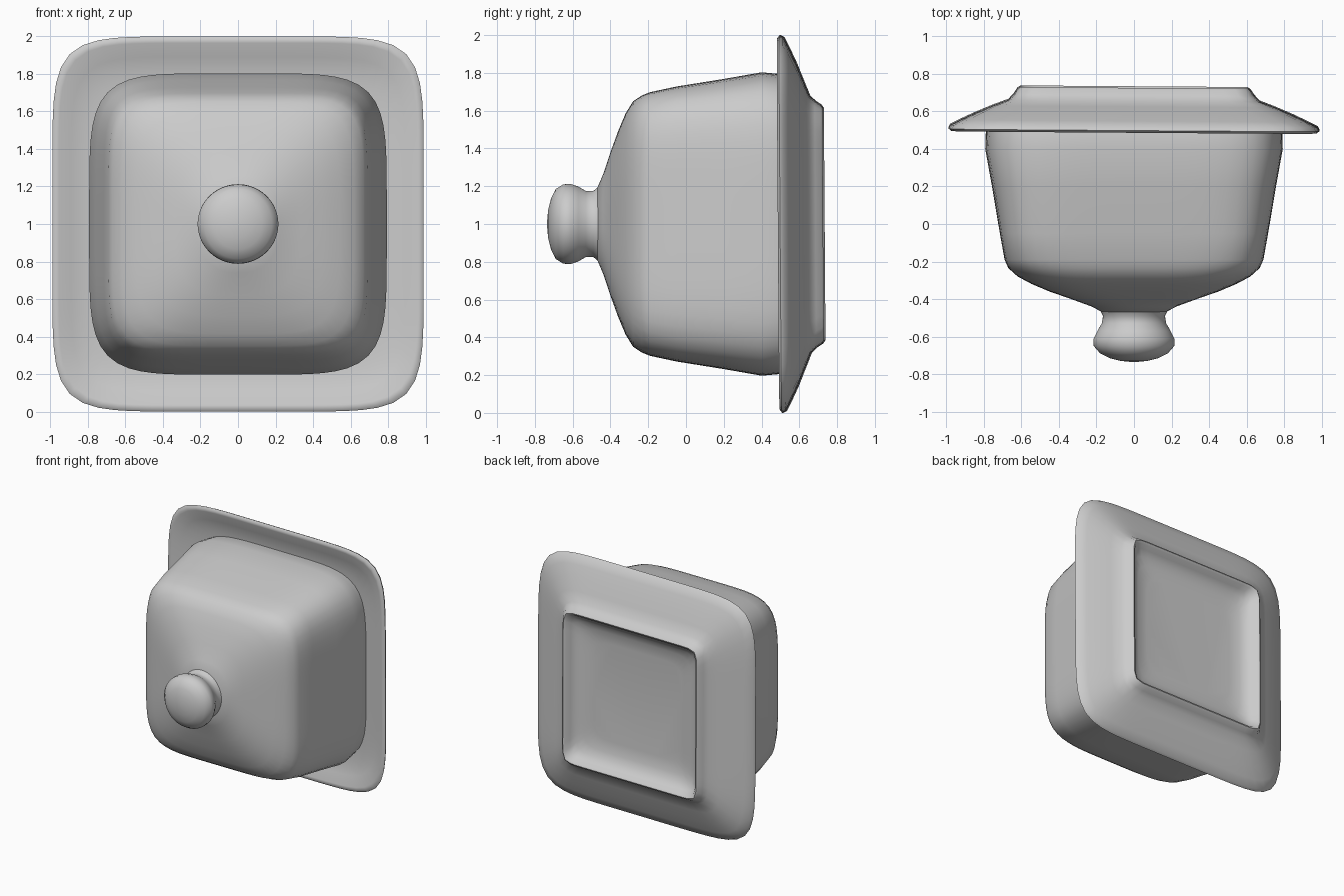
import bpy
import bmesh
from math import cos, sin, pi

SIDES = 96


def ring_points(y, hx, hz, n, tilt):
    """Superellipse cross-section in the xz plane (n=2 round, large n square)."""
    pts = []
    for i in range(SIDES):
        a = 2 * pi * i / SIDES
        r = (abs(cos(a)) ** n + abs(sin(a)) ** n) ** (-1 / n)
        x, z = hx * r * cos(a), hz * r * sin(a)
        pts.append((x, y - tilt * (x + z), 1 + z))
    return pts


def loft(name, rings, tilt=0.0, angle=0.8):
    """Skin a list of (y, half x, half z, squareness) rings and cap both ends."""
    bm = bmesh.new()
    loops = [[bm.verts.new(p) for p in ring_points(*r, tilt)] for r in rings]
    for a, b in zip(loops, loops[1:]):
        for i in range(SIDES):
            j = (i + 1) % SIDES
            bm.faces.new((a[i], a[j], b[j], b[i]))
    bm.faces.new(loops[0])
    bm.faces.new(loops[-1])
    bmesh.ops.recalc_face_normals(bm, faces=bm.faces[:])
    mesh = bpy.data.meshes.new(name)
    bm.to_mesh(mesh)
    bm.free()
    obj = bpy.data.objects.new(name, mesh)
    bpy.context.collection.objects.link(obj)
    bpy.ops.object.select_all(action='DESELECT')
    obj.select_set(True)
    bpy.context.view_layer.objects.active = obj
    bpy.ops.object.shade_smooth_by_angle(angle=angle)
    return obj


# Domed lid, from its open edge forward to the base of the knob
loft("lid", [
    (0.58, 0.78, 0.78, 5), (0.49, 0.79, 0.795, 5), (0.40, 0.793, 0.803, 5.2),
    (0.20, 0.757, 0.768, 5.5), (-0.05, 0.715, 0.728, 6), (-0.19, 0.69, 0.698, 6),
    (-0.235, 0.67, 0.68, 5.5), (-0.28, 0.62, 0.65, 5), (-0.32, 0.545, 0.585, 4.5),
    (-0.36, 0.45, 0.49, 4), (-0.40, 0.335, 0.38, 3.2), (-0.44, 0.225, 0.26, 2.4),
    (-0.47, 0.17, 0.19, 2)])

# Round knob with a waisted neck
loft("knob", [
    (-0.42, 0.22, 0.24, 2), (-0.45, 0.185, 0.21, 2), (-0.49, 0.165, 0.175, 2),
    (-0.53, 0.172, 0.175, 2), (-0.57, 0.195, 0.198, 2), (-0.61, 0.215, 0.212, 2),
    (-0.65, 0.215, 0.21, 2), (-0.69, 0.18, 0.185, 2), (-0.715, 0.13, 0.135, 2),
    (-0.73, 0.07, 0.075, 2), (-0.735, 0.02, 0.02, 2)])

# Square plate: dished front, rounded rim, sloping back, foot and soft recess
loft("plate", [
    (0.55, 0.72, 0.72, 6), (0.545, 0.80, 0.80, 6.5), (0.525, 0.89, 0.89, 7),
    (0.495, 0.955, 0.965, 7), (0.493, 0.975, 0.985, 7), (0.505, 0.99, 1.0, 7),
    (0.525, 0.98, 0.99, 7), (0.555, 0.92, 0.93, 8), (0.59, 0.845, 0.855, 8),
    (0.63, 0.75, 0.755, 10), (0.66, 0.67, 0.68, 12), (0.69, 0.642, 0.652, 14),
    (0.72, 0.622, 0.632, 16), (0.73, 0.608, 0.617, 20), (0.72, 0.59, 0.60, 24),
    (0.685, 0.572, 0.58, 20), (0.655, 0.54, 0.54, 14), (0.635, 0.49, 0.49, 10),
    (0.625, 0.40, 0.40, 8)], tilt=0.007)
